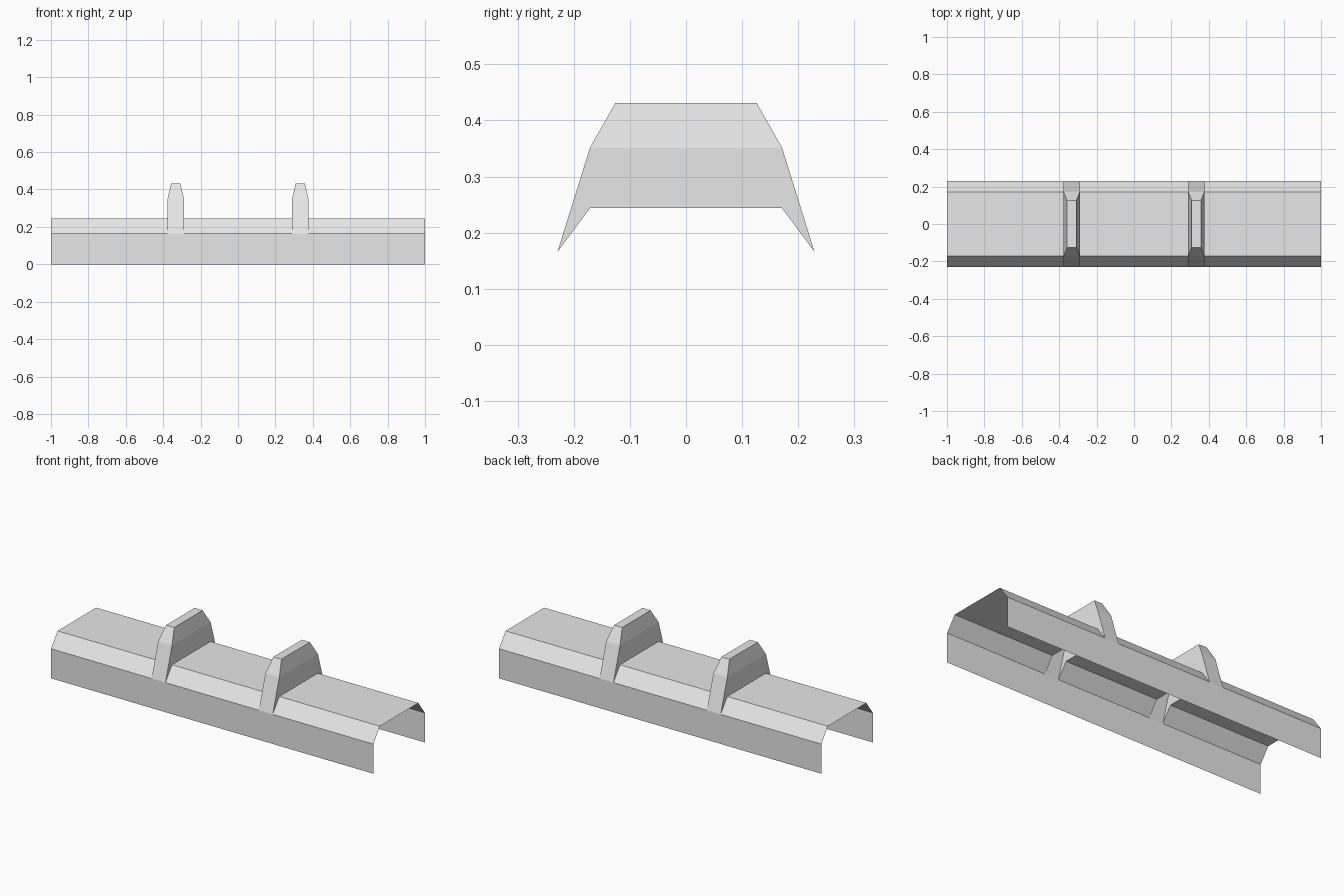
import bpy
import bmesh

if "Cube" in bpy.data.objects:
    bpy.data.objects.remove(bpy.data.objects["Cube"], do_unlink=True)

grey = bpy.data.materials.new("light_grey")
grey.use_nodes = True
grey.diffuse_color = (0.8, 0.8, 0.8, 1)
grey.node_tree.nodes["Principled BSDF"].inputs["Base Color"].default_value = (0.8, 0.8, 0.8, 1)

HALF_Y, SHOULDER_Y, CREST_Y = 0.229, 0.171, 0.126
EAVE_Z, ROOF_Z, BEND_Z, CREST_Z = 0.166, 0.244, 0.352, 0.431
FIN_X, FIN_HALF, CREST_HALF = 0.333, 0.043, 0.025


def make_object(name, bm):
    bmesh.ops.remove_doubles(bm, verts=bm.verts, dist=0.0001)
    mesh = bpy.data.meshes.new(name)
    bm.to_mesh(mesh)
    bm.free()
    mesh.materials.append(grey)
    obj = bpy.data.objects.new(name, mesh)
    bpy.context.collection.objects.link(obj)
    return obj


def face(bm, points):
    bm.faces.new([bm.verts.new(p) for p in points])


# Open channel: thin sheet with gaps in the slopes and roof under each fin
profile = [(-HALF_Y, 0), (-HALF_Y, EAVE_Z), (-SHOULDER_Y, ROOF_Z),
           (SHOULDER_Y, ROOF_Z), (HALF_Y, EAVE_Z), (HALF_Y, 0)]
stations = [-1, -FIN_X - FIN_HALF, -FIN_X + FIN_HALF,
            FIN_X - FIN_HALF, FIN_X + FIN_HALF, 1]
bm = bmesh.new()
for bay, (x0, x1) in enumerate(zip(stations, stations[1:])):
    for strip, ((ya, za), (yb, zb)) in enumerate(zip(profile, profile[1:])):
        under_fin = bay % 2 == 1 and 0 < strip < 4
        if not under_fin:
            face(bm, [(x0, ya, za), (x1, ya, za), (x1, yb, zb), (x0, yb, zb)])
make_object("channel_shell", bm)


# Hollow fin, open below, with a tapered crest
def make_fin(name, cx):
    bm = bmesh.new()
    # (y, z, half width) from the front eave over the crest to the back eave
    front = [(-HALF_Y, EAVE_Z, FIN_HALF), (-SHOULDER_Y, BEND_Z, FIN_HALF),
             (-CREST_Y, CREST_Z, CREST_HALF)]
    path = front + [(-y, z, w) for y, z, w in reversed(front)]
    for (ya, za, wa), (yb, zb, wb) in zip(path, path[1:]):
        face(bm, [(cx - wa, ya, za), (cx + wa, ya, za),
                  (cx + wb, yb, zb), (cx - wb, yb, zb)])
    for s in (-1, 1):
        def wall(points):
            pts = [(cx + s * w, y, z) for y, z, w in points]
            face(bm, pts if s > 0 else pts[::-1])
        foot_f = (-SHOULDER_Y, ROOF_Z, FIN_HALF)
        foot_b = (SHOULDER_Y, ROOF_Z, FIN_HALF)
        wall([path[0], foot_f, path[1]])
        wall([foot_f, foot_b, path[4], path[1]])
        wall([foot_b, path[5], path[4]])
        wall([path[1], path[4], path[3], path[2]])
    make_object(name, bm)


make_fin("right_fin", -FIN_X)
make_fin("left_fin", FIN_X)
